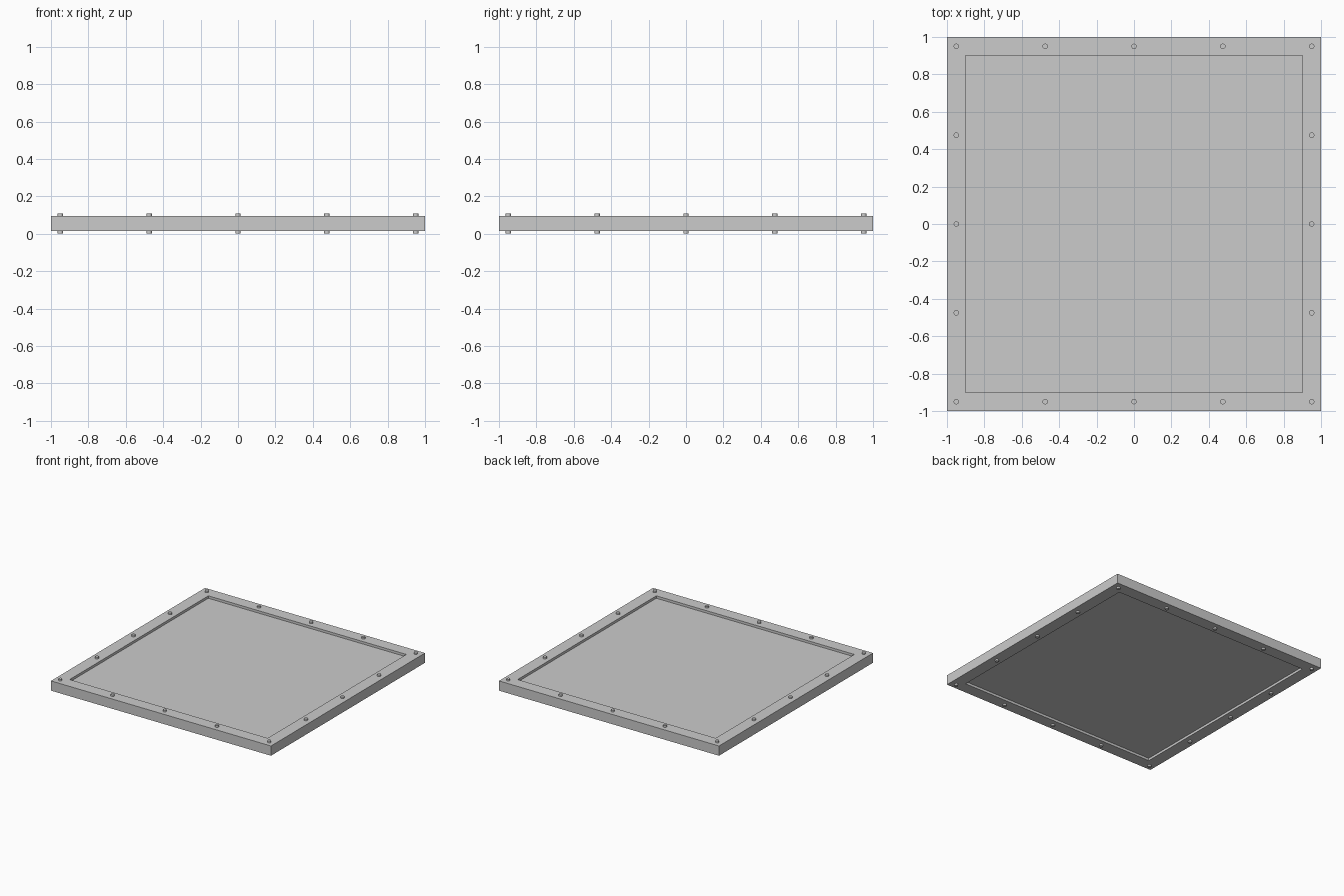
import bpy, bmesh

if "Cube" in bpy.data.objects:
    bpy.data.objects.remove(bpy.data.objects["Cube"])

MID = 0.0535            # mid height of the whole panel


def new_object(name, bm):
    bmesh.ops.recalc_face_normals(bm, faces=bm.faces)
    mesh = bpy.data.meshes.new(name)
    bm.to_mesh(mesh)
    bm.free()
    ob = bpy.data.objects.new(name, mesh)
    bpy.context.collection.objects.link(ob)
    return ob


# Square frame: rectangular profile swept around four corners
bm = bmesh.new()
profile = [(1.0, -0.04), (1.0, 0.04), (0.9, 0.04), (0.9, -0.04)]
rings = [[bm.verts.new((sx * r, sy * r, MID + z)) for r, z in profile]
         for sx, sy in ((-1, -1), (1, -1), (1, 1), (-1, 1))]
for i in range(4):
    a, b = rings[i], rings[(i + 1) % 4]
    for j in range(4):
        k = (j + 1) % 4
        bm.faces.new((a[j], b[j], b[k], a[k]))
new_object("frame", bm)

# Thinner centre panel, recessed on both faces
bm = bmesh.new()
bmesh.ops.create_cube(bm, size=1)
bmesh.ops.scale(bm, vec=(1.8, 1.8, 0.04), verts=bm.verts)
bmesh.ops.translate(bm, vec=(0, 0, MID), verts=bm.verts)
new_object("panel", bm)

# Rivets through the frame, five along each side
steps = [-0.95, -0.475, 0, 0.475, 0.95]
spots = [(x, y) for x in steps for y in steps if max(abs(x), abs(y)) > 0.9]
for n, (x, y) in enumerate(spots):
    bpy.ops.mesh.primitive_cylinder_add(vertices=16, radius=0.0145,
                                        depth=2 * MID, location=(x, y, MID))
    bpy.context.object.name = f"rivet_{n + 1}"
    bpy.ops.object.shade_smooth_by_angle()
